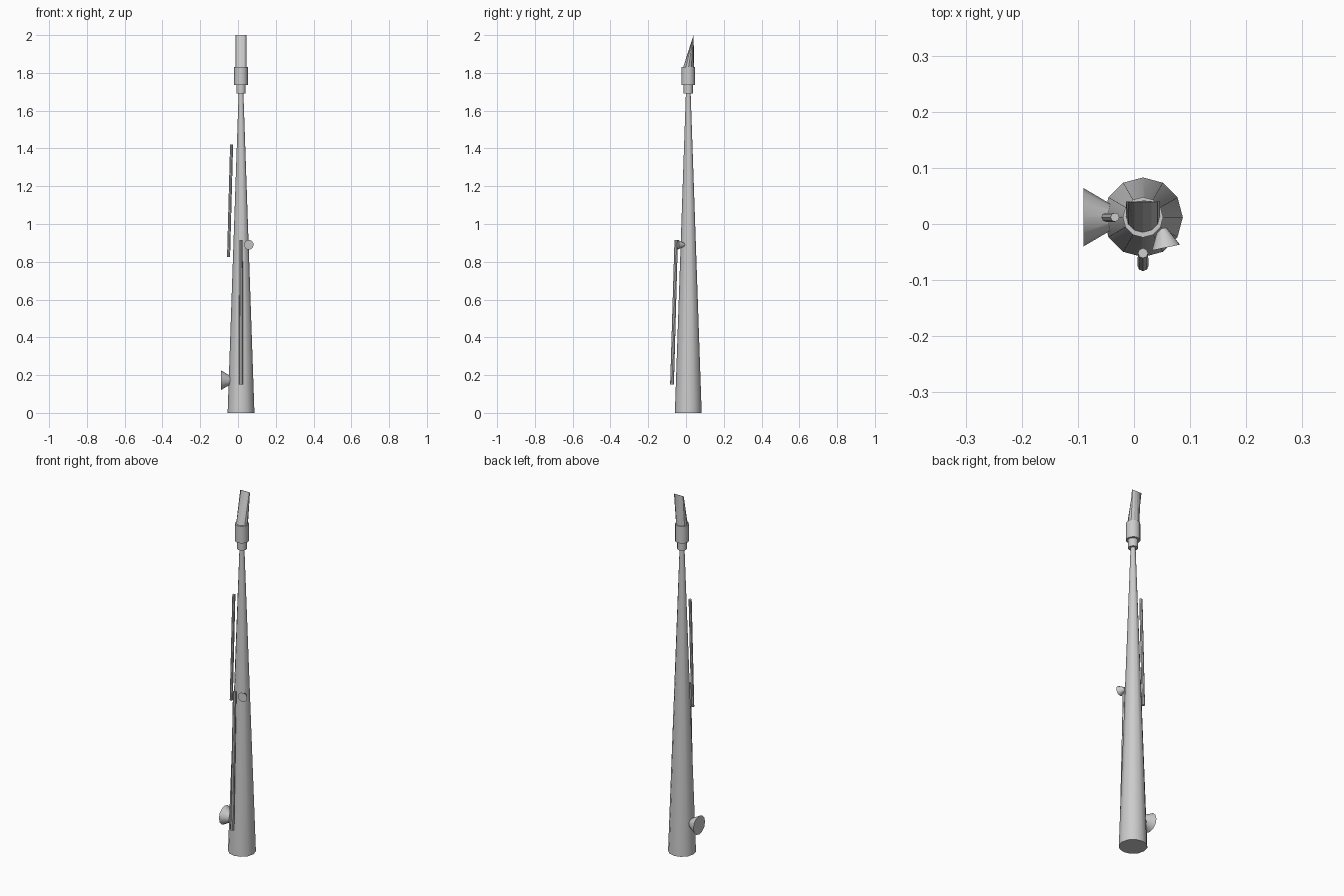
import bpy, bmesh, math
from mathutils import Vector

if "Cube" in bpy.data.objects:
    bpy.data.objects.remove(bpy.data.objects["Cube"])

CX, CY = 0.016, 0.012   # axis of the instrument


def finish(name, bm, smooth=True):
    bmesh.ops.recalc_face_normals(bm, faces=bm.faces)
    mesh = bpy.data.meshes.new(name)
    bm.to_mesh(mesh)
    bm.free()
    obj = bpy.data.objects.new(name, mesh)
    bpy.context.collection.objects.link(obj)
    if smooth:
        bpy.ops.object.select_all(action='DESELECT')
        obj.select_set(True)
        bpy.context.view_layer.objects.active = obj
        bpy.ops.object.shade_smooth_by_angle(angle=math.radians(40))
    return obj


def taper(name, start, end, r1, r2, sides=12):
    """Capped cone frustum running from start to end."""
    a, b = Vector(start), Vector(end)
    d = b - a
    bm = bmesh.new()
    bmesh.ops.create_cone(bm, cap_ends=True, segments=sides,
                          radius1=r1, radius2=r2, depth=d.length)
    rot = Vector((0, 0, 1)).rotation_difference(d).to_matrix().to_4x4()
    bm.transform(rot)
    bmesh.ops.translate(bm, verts=bm.verts, vec=(a + b) / 2)
    return finish(name, bm)


# Long conical body and the two stacked collars
taper("body", (CX, CY, 0), (CX, CY, 1.71), 0.071, 0.012)
taper("lower_collar", (CX, CY, 1.69), (CX, CY, 1.74), 0.025, 0.025)
taper("upper_collar", (CX, CY, 1.735), (CX, CY, 1.83), 0.036, 0.036)

# Mouthpiece: a round base whose top ring is flattened to a blade at the back
bm = bmesh.new()
bmesh.ops.create_cone(bm, cap_ends=True, segments=12,
                      radius1=0.030, radius2=0.030, depth=0.18)
bmesh.ops.translate(bm, verts=bm.verts, vec=(CX, CY, 1.91))
for v in bm.verts:
    if v.co.z > 1.9:
        v.co.y = CY + 0.028 + (v.co.y - CY) * 0.02
finish("mouthpiece", bm, smooth=False)

# Key rods lying along the front and left side
taper("front_key_rod", (CX, -0.074, 0.15), (CX, -0.052, 0.915), 0.010, 0.009, 8)
taper("left_key_rod", (-0.050, CY, 0.825), (-0.034, CY, 1.42), 0.008, 0.008, 8)

# Flared key cups
taper("left_key_cup", (-0.015, CY, 0.173), (-0.09, CY, 0.173), 0.008, 0.052)
taper("front_key_cup", (0.050, -0.008, 0.89), (0.057, -0.042, 0.89), 0.008, 0.026)
